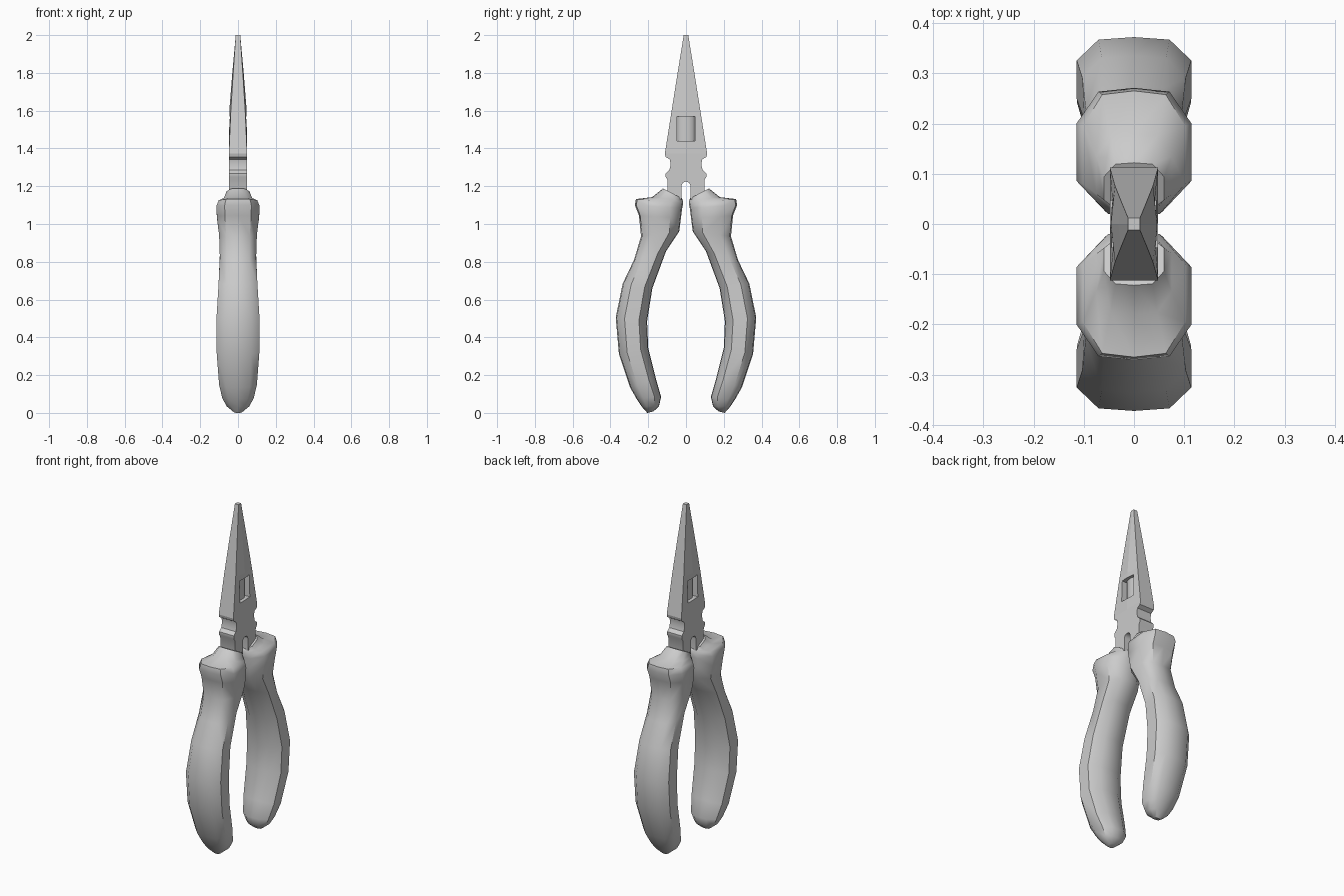
import bpy, bmesh
from math import cos, sin, pi

cube = bpy.data.objects.get("Cube")
if cube:
    bpy.data.objects.remove(cube, do_unlink=True)

grey = bpy.data.materials.new("plain_grey")
grey.use_nodes = True
tone = (0.6, 0.6, 0.6, 1)
grey.diffuse_color = tone
grey.node_tree.nodes["Principled BSDF"].inputs["Base Color"].default_value = tone


def finish(name, bm, angle=None):
    """Turn a bmesh into a named object, optionally smooth shaded."""
    bmesh.ops.recalc_face_normals(bm, faces=bm.faces[:])
    mesh = bpy.data.meshes.new(name)
    bm.to_mesh(mesh)
    bm.free()
    mesh.materials.append(grey)
    obj = bpy.data.objects.new(name, mesh)
    bpy.context.collection.objects.link(obj)
    if angle:
        bpy.ops.object.select_all(action='DESELECT')
        obj.select_set(True)
        bpy.context.view_layer.objects.active = obj
        bpy.ops.object.shade_smooth_by_angle(angle=angle)
    return obj


def loft(name, rings, angle=None):
    """Skin a list of point rings and cap both ends."""
    bm = bmesh.new()
    rows = [[bm.verts.new(p) for p in ring] for ring in rings]
    n = len(rows[0])
    for a, b in zip(rows, rows[1:]):
        for i in range(n):
            j = (i + 1) % n
            bm.faces.new((a[i], a[j], b[j], b[i]))
    bm.faces.new(rows[0])
    bm.faces.new(rows[-1])
    return finish(name, bm, angle)


# Jaw base: notched outline with the slot between the two legs
half = [(0.112, 1.372), (0.108, 1.355), (0.086, 1.342), (0.081, 1.315),
        (0.088, 1.285), (0.108, 1.268), (0.108, 1.25), (0.098, 1.235),
        (0.096, 1.13), (0.024, 1.13)]
half += [(0.024 * cos(a * pi / 8), 1.2 + 0.024 * sin(a * pi / 8)) for a in range(4)]
outline = half + [(0, 1.224)] + [(-y, z) for y, z in reversed(half)]
loft("jaw_base", [[(x, y, z) for y, z in outline] for x in (-0.048, 0.048)], pi / 5)

# Tapered jaws: height, half depth, half width at the edge and at the ridge
jaw_sections = [(1.372, 0.112, 0.048, 0.048), (1.6, 0.076, 0.038, 0.046),
                (1.79, 0.046, 0.026, 0.031), (2.0, 0.012, 0.012, 0.012)]
jaws = loft("jaws", [[(e, -d, z), (r, 0, z), (e, d, z), (-e, d, z), (-r, 0, z), (-e, -d, z)]
                     for z, d, e, r in jaw_sections])

# Window through the jaws
bm = bmesh.new()
bmesh.ops.create_cube(bm, size=1)
for v in bm.verts:
    v.co = (v.co.x * 0.3, v.co.y * 0.094, v.co.z * 0.13 + 1.505)
cutter = finish("window_cutter", bm)
cutter.hide_render = True
cutter.hide_viewport = True
cutter.display_type = 'WIRE'
cut = jaws.modifiers.new("window", 'BOOLEAN')
cut.object = cutter
cut.operation = 'DIFFERENCE'
cut.solver = 'EXACT'

# Rounded post set back inside the window
loft("window_post", [[(0.028 * cos(a * pi / 8), 0.049 * sin(a * pi / 8), z) for a in range(16)]
                     for z in (1.43, 1.58)], pi / 5)

# Grip: inner edge (y, z), outer edge (y, z), half width
grip_sections = [
    (0.022, 1.137, 0.122, 1.188, 0.06),
    (0.017, 1.125, 0.18, 1.142, 0.075),
    (0.015, 1.11, 0.265, 1.132, 0.102),
    (0.02, 1.085, 0.271, 1.1, 0.114),
    (0.027, 1.03, 0.249, 1.045, 0.112),
    (0.036, 0.96, 0.238, 0.935, 0.1),
    (0.106, 0.855, 0.275, 0.81, 0.096),
    (0.178, 0.66, 0.335, 0.685, 0.103),
    (0.206, 0.485, 0.372, 0.505, 0.114),
    (0.2, 0.345, 0.355, 0.31, 0.113),
    (0.159, 0.18, 0.296, 0.135, 0.1),
    (0.132, 0.085, 0.262, 0.075, 0.083),
    (0.143, 0.035, 0.236, 0.035, 0.06),
    (0.172, 0.008, 0.205, 0.0, 0.02),
]
# Ten-sided cross-section: across (x), inner to outer (t)
right = [(0.62, 0.97), (1, 0.72), (1, 0.26), (0.5, 0.02)]
section = [(0, 1)] + right + [(0, 0)] + [(-x, t) for x, t in reversed(right)]

for name, side in (("front_grip", -1), ("back_grip", 1)):
    loft(name, [[(x * w, side * (yi + (yo - yi) * t), zi + (zo - zi) * t) for x, t in section]
                for yi, zi, yo, zo, w in grip_sections], pi / 4)
